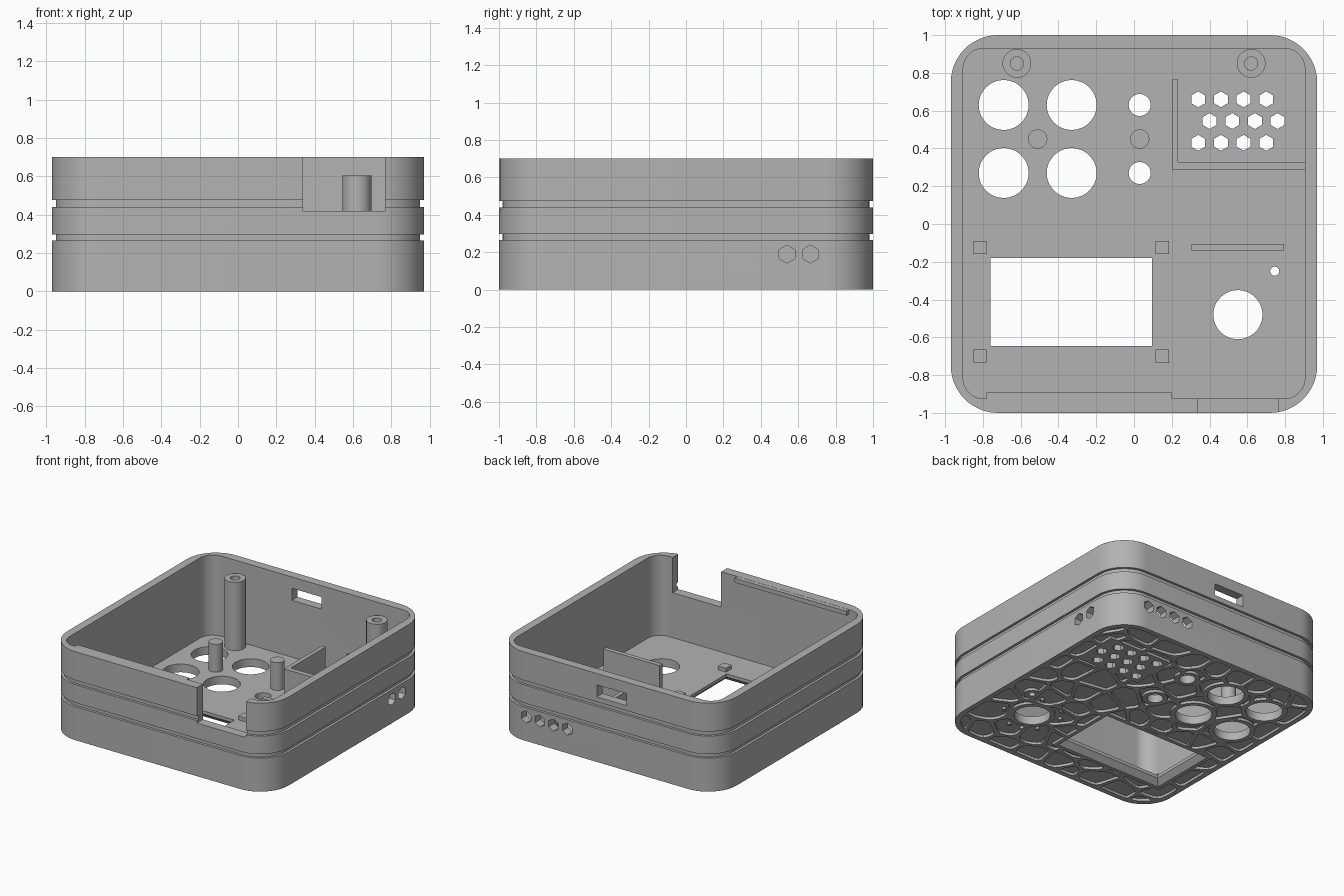
import bpy, bmesh, math, random
from mathutils import Vector

if "Cube" in bpy.data.objects:
    bpy.data.objects.remove(bpy.data.objects["Cube"])

random.seed(4)
grey = bpy.data.materials.new("grey plastic")
grey.diffuse_color = (0.45, 0.45, 0.45, 1)
grey.use_nodes = True
grey.node_tree.nodes["Principled BSDF"].inputs["Base Color"].default_value = grey.diffuse_color


def rrect(hx, hy, r, n=12):
    """Rounded rectangle outline."""
    pts = []
    for k, (sx, sy) in enumerate([(1, 1), (-1, 1), (-1, -1), (1, -1)]):
        for i in range(n + 1):
            a = math.pi / 2 * (k + i / n)
            pts.append((sx * (hx - r) + r * math.cos(a), sy * (hy - r) + r * math.sin(a)))
    return pts


def ngon(x, y, r, n=48, turn=0.0):
    return [(x + r * math.cos(turn + 2 * math.pi * i / n),
             y + r * math.sin(turn + 2 * math.pi * i / n)) for i in range(n)]


def hexagon(x, y, r):
    return ngon(x, y, r, 6, math.pi / 6)


def rect(x0, x1, y0, y1):
    return [(x0, y0), (x1, y0), (x1, y1), (x0, y1)]


def loft(bm, layers, axis="z"):
    """Skin a closed solid through (height, outline) layers."""
    place = {"x": lambda u, v, w: (w, u, v), "y": lambda u, v, w: (u, w, v),
             "z": lambda u, v, w: (u, v, w)}[axis]
    rings = [[bm.verts.new(place(u, v, w)) for u, v in pts] for w, pts in layers]
    n = len(rings[0])
    for a, b in zip(rings, rings[1:]):
        for i in range(n):
            j = (i + 1) % n
            bm.faces.new((a[i], a[j], b[j], b[i]))
    bm.faces.new(rings[0][::-1])
    bm.faces.new(rings[-1])


def prism(bm, pts, lo, hi, axis="z"):
    loft(bm, [(lo, pts), (hi, pts)], axis)


def finish(name, bm):
    bmesh.ops.recalc_face_normals(bm, faces=bm.faces)
    me = bpy.data.meshes.new(name)
    bm.to_mesh(me)
    bm.free()
    me.materials.append(grey)
    ob = bpy.data.objects.new(name, me)
    bpy.context.collection.objects.link(ob)
    return ob


def part(name, layers):
    bm = bmesh.new()
    loft(bm, layers)
    return finish(name, bm)


def cut(target, cutter):
    """Subtract the cutter, then discard it."""
    bpy.context.view_layer.objects.active = target
    m = target.modifiers.new("cut", "BOOLEAN")
    m.operation, m.solver, m.object = "DIFFERENCE", "EXACT", cutter
    bpy.ops.object.modifier_apply(modifier=m.name)
    bpy.data.objects.remove(cutter)


FLOOR, TOP = 0.065, 0.70

# Case shell: outer wall with two grooves, then the inner cavity
outer, groove = rrect(0.97, 1, 0.25), rrect(0.95, 0.98, 0.23)
inner = [(x, y + 0.0025) for x, y in rrect(0.905, 0.9275, 0.11)]
layers = [(0, outer)]
for z0, z1 in [(0.265, 0.297), (0.44, 0.475)]:
    layers += [(z0, outer), (z0, groove), (z1, groove), (z1, outer)]
layers += [(TOP, outer), (TOP, inner), (FLOOR, inner)]
case = part("case", layers)

# Layout of the face openings
big_holes = [(x, y, 0.132) for x in (-0.69, -0.33) for y in (0.27, 0.63)]
small_holes = [(0.03, y, 0.058) for y in (0.27, 0.63)]
knob = (0.55, -0.48, 0.13)
pin_hole = (0.745, -0.25, 0.024)
round_holes = big_holes + small_holes + [knob, pin_hole]
grille = [(0.34 + 0.12 * i + (0.06 if j == 1 else 0), 0.43 + 0.115 * j)
          for j in range(3) for i in range(4)]
win = (-0.76, 0.095, -0.645, -0.18)


def grow(r, d):
    return rect(r[0] - d, r[1] + d, r[2] - d, r[3] + d)


def clip(poly, n, d):
    """Keep the part of a convex outline where n.p <= d."""
    out = []
    for p, q in zip(poly, poly[1:] + poly[:1]):
        a, b = n.dot(p) - d, n.dot(q) - d
        if a <= 0:
            out.append(p)
        if (a < 0 < b) or (b < 0 < a):
            out.append(p.lerp(q, a / (a - b)))
    return out


def soften(poly):
    """Round the corners of an outline."""
    out = []
    for p, c, q in zip(poly[-1:] + poly[:-1], poly, poly[1:] + poly[:1]):
        a = c + (p - c) * min(0.4, 0.04 / max((p - c).length, 1e-5))
        b = c + (q - c) * min(0.4, 0.04 / max((q - c).length, 1e-5))
        out += [a, (a + b + 2 * c) / 4, b]
    return out


# Sunken cell pattern on the underside, separated by thin ridges
border = [Vector(p) for p in rrect(0.93, 0.96, 0.21, 4)]
seeds = [Vector((-0.86 + 0.215 * i + random.uniform(-0.085, 0.085),
                 -0.89 + 0.222 * j + random.uniform(-0.085, 0.085)))
         for i in range(9) for j in range(9)]
bm = bmesh.new()
for s in seeds:
    poly = border
    for t in seeds:
        if t is not s and (t - s).length < 0.8 and poly:
            n = (t - s).normalized()
            poly = clip(poly, n, n.dot((s + t) / 2) - 0.014)
    if len(poly) > 2:
        prism(bm, [tuple(p) for p in soften(poly)], -0.02, 0.02)
cells = finish("cell_cutter", bm)

# Flat islands kept around the openings, and tick dots around the knob
bm = bmesh.new()
for x, y, r in round_holes:
    prism(bm, ngon(x, y, r + 0.035), -0.05, 0.05)
prism(bm, grow(win, 0.07), -0.05, 0.05)
prism(bm, rect(0.27, 0.83, 0.36, 0.73), -0.05, 0.05)
for i in range(12):
    a = math.radians(30 * i + 10)
    prism(bm, ngon(knob[0] + 0.215 * math.cos(a), knob[1] + 0.215 * math.sin(a), 0.016, 12), -0.05, 0.05)
cut(cells, finish("island_cutter", bm))
cut(case, cells)

# Openings through the floor
bm = bmesh.new()
for x, y, r in round_holes:
    prism(bm, ngon(x, y, r), -0.05, 0.2)
for x, y in grille:
    prism(bm, hexagon(x, y, 0.042), -0.05, 0.2)
loft(bm, [(-0.01, grow(win, 0.05)), (0.04, grow(win, 0)), (0.2, grow(win, 0))])
cut(case, finish("floor_cutter", bm))

# Openings through the walls: front notch, back slot, vent hexagons
bm = bmesh.new()
prism(bm, rect(0.34, 0.765, 0.42, 0.8), -1.1, -0.85, "y")
prism(bm, rect(-0.18, 0.08, 0.515, 0.61), 0.85, 1.1, "y")
for x in (0.34, 0.46, 0.58, 0.70):
    prism(bm, hexagon(x, 0.19, 0.048), 0.85, 1.1, "y")
for y in (0.54, 0.665):
    prism(bm, hexagon(y, 0.19, 0.048), 0.85, 1.1, "x")
cut(case, finish("wall_cutter", bm))

# Screw posts with pilot holes, and plain button posts
base = FLOOR - 0.01
for x in (-0.62, 0.62):
    wide, bore = ngon(x, 0.85, 0.076), ngon(x, 0.85, 0.035)
    part("screw_post", [(base, wide), (0.605, wide), (0.605, bore), (0.25, bore)])
for x in (-0.51, 0.03):
    disc = ngon(x, 0.45, 0.051)
    part("button_post", [(base, disc), (0.285, disc)])

# Display pegs
for x in (-0.815, 0.15):
    for y in (-0.125, -0.70):
        sq = rect(x - 0.035, x + 0.035, y - 0.035, y + 0.035)
        part("display_peg", [(base, sq), (0.095, sq)])

# Speaker enclosure wall, divider rib and lid lip
ell = [(0.2, 0.288), (0.91, 0.288), (0.91, 0.328), (0.232, 0.328), (0.232, 0.765), (0.2, 0.765)]
part("speaker_wall", [(base, ell), (0.32, ell)])
rib = rect(0.305, 0.795, -0.14, -0.105)
part("divider_rib", [(base, rib), (0.28, rib)])
lip = rect(-0.78, 0.2, -0.94, -0.892)
part("lid_lip", [(0.665, lip), (0.699, lip)])

# Smooth the curved walls, keep the edges sharp
bpy.ops.object.select_all(action="SELECT")
bpy.context.view_layer.objects.active = case
bpy.ops.object.shade_smooth_by_angle(angle=math.radians(30))
